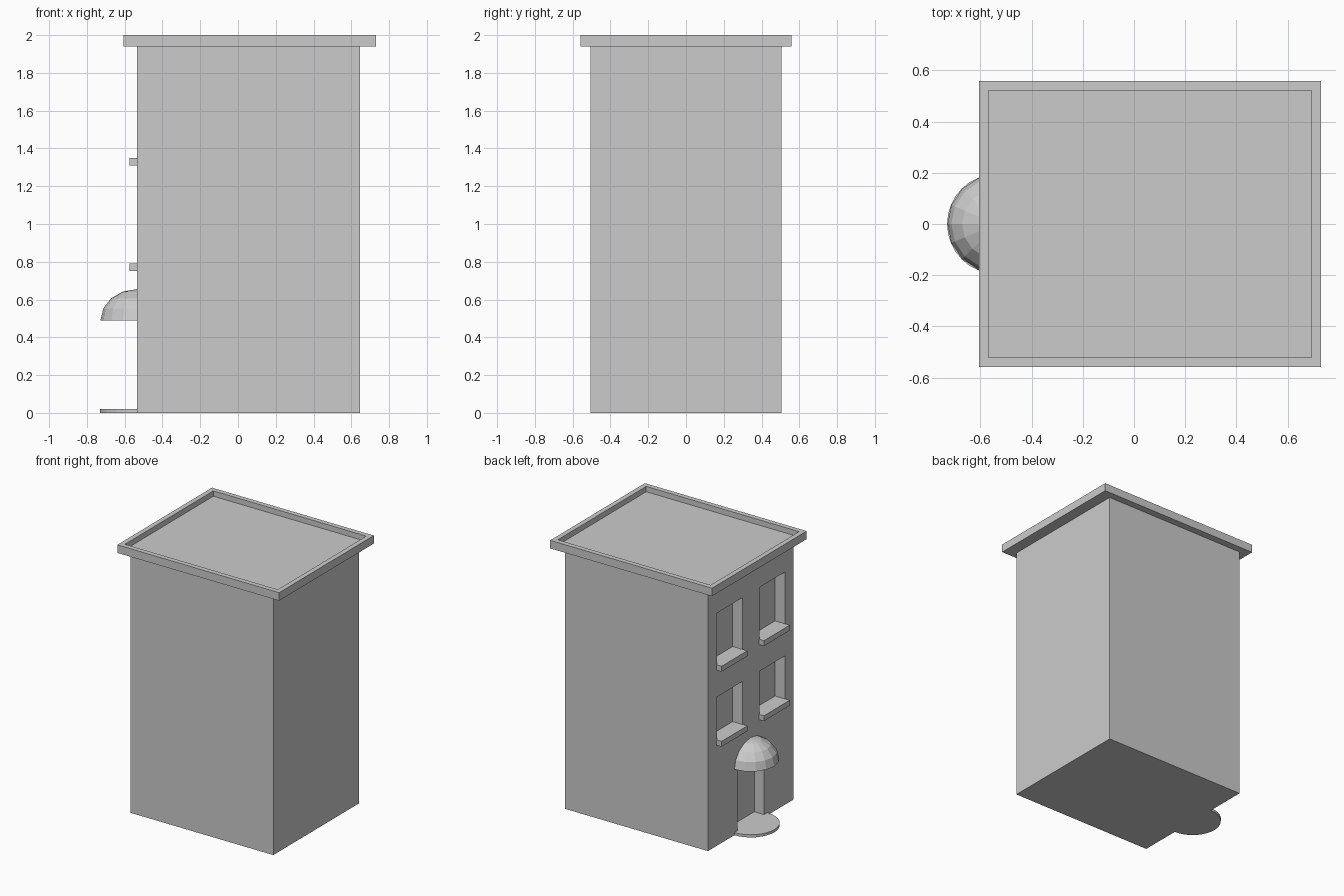
import bpy
import bmesh
from mathutils import Matrix, Vector

cube = bpy.data.objects.get("Cube")
if cube:
    bpy.data.objects.remove(cube, do_unlink=True)

grey = bpy.data.materials.new("plain grey")
grey.use_nodes = True
colour = (0.6, 0.6, 0.6, 1)
grey.diffuse_color = colour
grey.node_tree.nodes["Principled BSDF"].inputs["Base Color"].default_value = colour

WALL_X = -0.535      # entrance wall plane
RECESS = 0.08        # depth of windows and doorway
STEP_TOP = 0.02
CANOPY_Z = 0.49


def add_box(bm, low, high):
    low, high = Vector(low), Vector(high)
    place = Matrix.Translation((low + high) / 2) @ Matrix.Diagonal((*(high - low), 1))
    return bmesh.ops.create_cube(bm, size=1, matrix=place)["verts"]


def finish(bm, name):
    bmesh.ops.recalc_face_normals(bm, faces=bm.faces)
    mesh = bpy.data.meshes.new(name)
    bm.to_mesh(mesh)
    bm.free()
    mesh.materials.append(grey)
    obj = bpy.data.objects.new(name, mesh)
    bpy.context.collection.objects.link(obj)
    return obj


def box(name, low, high):
    bm = bmesh.new()
    add_box(bm, low, high)
    return finish(bm, name)


def halve(bm, normal):
    # Drop the half on the normal side and close the cut
    cut = bmesh.ops.bisect_plane(bm, geom=bm.verts[:] + bm.edges[:] + bm.faces[:], dist=1e-4,
                                 plane_co=(0, 0, 0), plane_no=normal, clear_outer=True)
    edges = [e for e in bm.edges if e.is_boundary]
    bmesh.ops.holes_fill(bm, edges=edges, sides=0)


# Main block
walls = box("walls", (WALL_X, -0.505, 0), (0.645, 0.505, 1.94))

# Window and doorway recesses, with a sill under each window
cutters = bmesh.new()
inner = WALL_X + RECESS
add_box(cutters, (WALL_X - 0.1, -0.155, STEP_TOP), (inner, 0.155, CANOPY_Z))
for floor, bottom, top in (("lower", 0.79, 1.11), ("upper", 1.35, 1.735)):
    for side, y in (("front", -0.25), ("back", 0.25)):
        add_box(cutters, (WALL_X - 0.1, y - 0.15, bottom), (inner, y + 0.15, top))
        box(f"{floor}_{side}_sill", (WALL_X - 0.04, y - 0.152, bottom - 0.04),
            (WALL_X, y + 0.152, bottom))
cutter = finish(cutters, "recess_cutter")
cutter.hide_render = True

cut = walls.modifiers.new("recesses", 'BOOLEAN')
cut.operation = 'DIFFERENCE'
cut.solver = 'EXACT'
cut.object = cutter
bpy.context.view_layer.objects.active = walls
bpy.ops.object.modifier_apply(modifier=cut.name)
bpy.data.objects.remove(cutter, do_unlink=True)

# Flat roof with a raised rim
bm = bmesh.new()
add_box(bm, (-0.605, -0.558, 1.94), (0.73, 0.558, 2.0))
bm.normal_update()
top = max(bm.faces, key=lambda f: f.calc_center_median().z)
bmesh.ops.inset_region(bm, faces=[top], thickness=0.052)
# Straight-sided drop inside the rim
bmesh.ops.inset_region(bm, faces=[top], thickness=0)
bmesh.ops.translate(bm, verts=top.verts[:], vec=(0, 0, -0.04))
finish(bm, "roof")

# Faceted canopy over the doorway: a quarter of a flattened sphere
bm = bmesh.new()
bmesh.ops.create_uvsphere(bm, u_segments=16, v_segments=8, radius=1)
halve(bm, (0, 0, -1))
halve(bm, (1, 0, 0))
bm.transform(Matrix.Translation((WALL_X, 0, CANOPY_Z)) @ Matrix.Diagonal((0.193, 0.193, 0.165, 1)))
finish(bm, "door_canopy")

# Half-round doorstep
bm = bmesh.new()
bmesh.ops.create_cone(bm, cap_ends=True, segments=32, radius1=0.195, radius2=0.195, depth=STEP_TOP)
halve(bm, (1, 0, 0))
bm.transform(Matrix.Translation((WALL_X, 0, STEP_TOP / 2)))
finish(bm, "doorstep")
